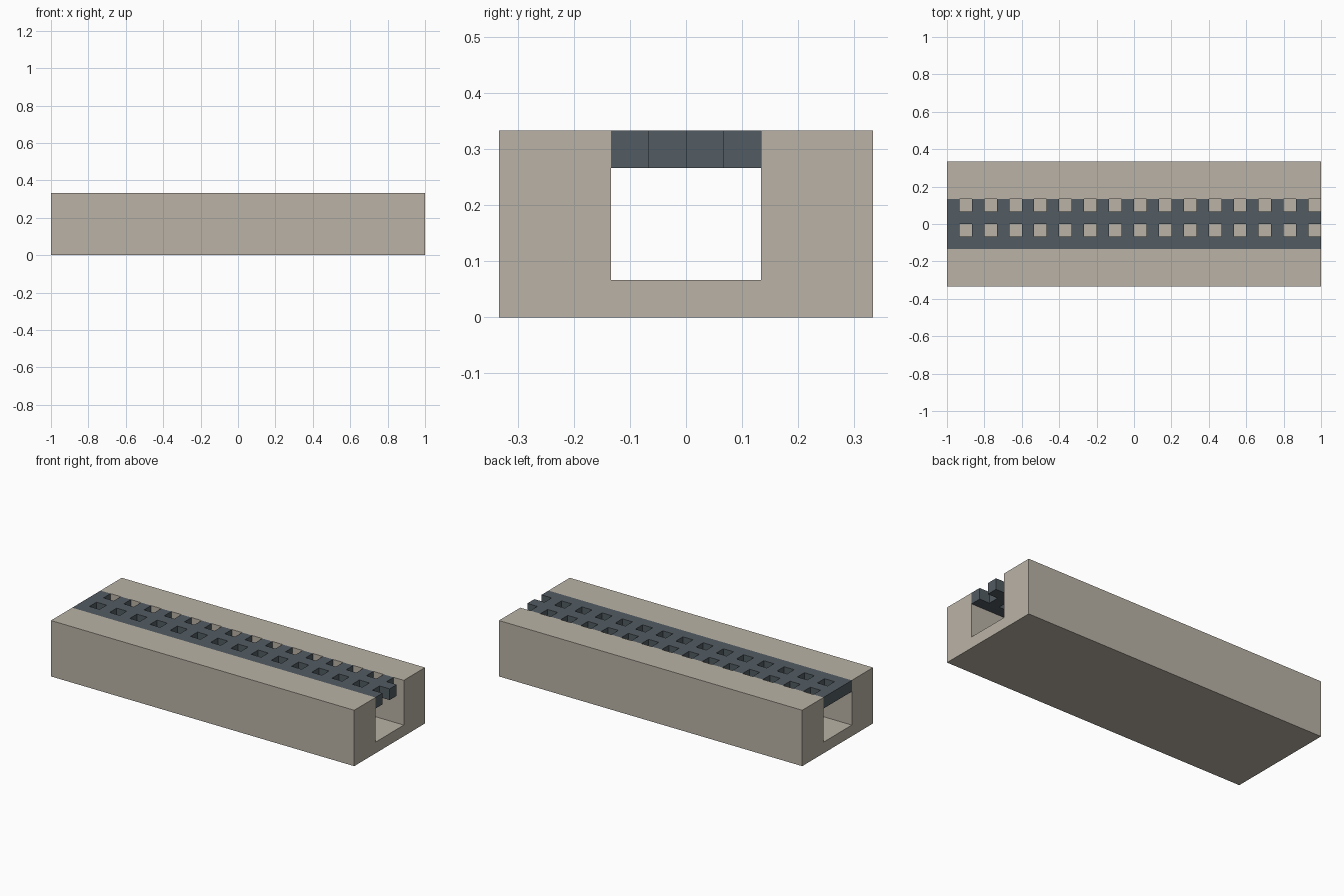
import bpy, bmesh

if "Cube" in bpy.data.objects:
    bpy.data.objects.remove(bpy.data.objects["Cube"])

U = 1 / 15  # module: wall, bar and hole sizes are multiples of this


def material(name, rgb):
    m = bpy.data.materials.new(name)
    m.diffuse_color = (*rgb, 1)
    m.use_nodes = True
    m.node_tree.nodes["Principled BSDF"].inputs["Base Color"].default_value = m.diffuse_color
    return m


def finish(name, bm, mat):
    bmesh.ops.recalc_face_normals(bm, faces=bm.faces)
    mesh = bpy.data.meshes.new(name)
    bm.to_mesh(mesh)
    bm.free()
    mesh.materials.append(mat)
    obj = bpy.data.objects.new(name, mesh)
    bpy.context.collection.objects.link(obj)
    return obj


def extrude(bm, faces, vec):
    geom = bmesh.ops.extrude_face_region(bm, geom=faces, use_keep_orig=True)["geom"]
    bmesh.ops.translate(bm, vec=vec, verts=[g for g in geom if isinstance(g, bmesh.types.BMVert)])


concrete = material("warm concrete", (0.49, 0.45, 0.38))
iron = material("slate iron", (0.085, 0.107, 0.125))

# Concrete channel: U-shaped section extruded along x
half = [(5, 0), (5, 5), (2, 5), (2, 1)]
section = half + [(-y, z) for y, z in reversed(half)]
bm = bmesh.new()
face = bm.faces.new([bm.verts.new((-1, y * U, z * U)) for y, z in section])
extrude(bm, [face], (2, 0, 0))
finish("drain_channel", bm, concrete)

# Iron grate: 30 x 4 cells, every odd cell is a hole, then given thickness
bm = bmesh.new()
verts = [[bm.verts.new((-1 + i * U, (j - 2) * U, 4 * U)) for j in range(5)] for i in range(31)]
for i in range(30):
    for j in range(4):
        if not (i % 2 and j % 2):
            bm.faces.new((verts[i][j], verts[i + 1][j], verts[i + 1][j + 1], verts[i][j + 1]))
bmesh.ops.delete(bm, geom=[v for v in bm.verts if not v.link_faces], context="VERTS")
extrude(bm, bm.faces[:], (0, 0, U))
finish("drain_grate", bm, iron)
